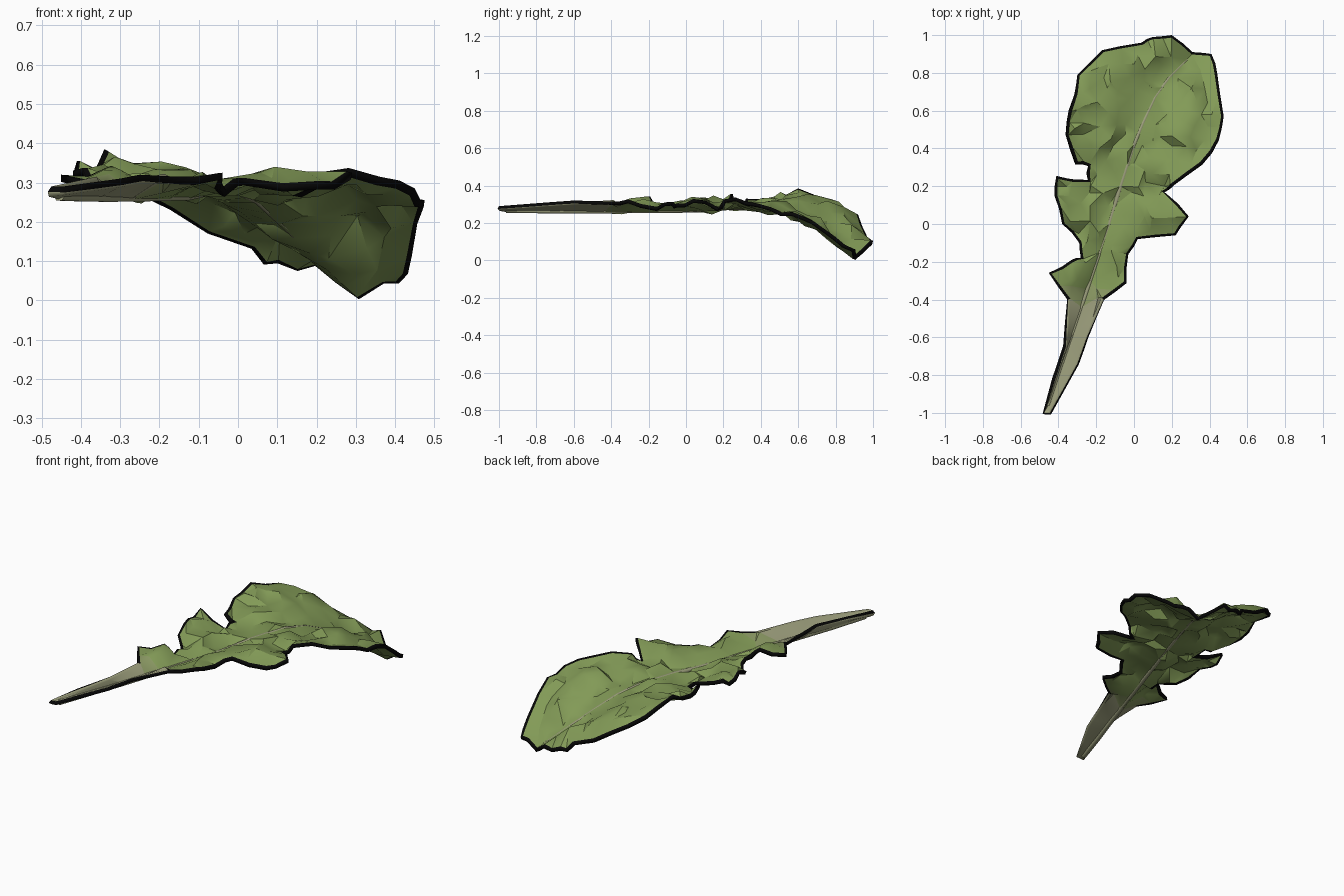
import bpy, bmesh, math, random
from mathutils import Vector
from mathutils.geometry import delaunay_2d_cdt

if "Cube" in bpy.data.objects:
    bpy.data.objects.remove(bpy.data.objects["Cube"])

random.seed(4)

def material(name, rgb):
    m = bpy.data.materials.new(name)
    m.diffuse_color = (*rgb, 1)
    m.use_nodes = True
    m.node_tree.nodes["Principled BSDF"].inputs["Base Color"].default_value = m.diffuse_color
    return m

GREEN = material("leaf green", (0.225, 0.325, 0.095))
PALE = material("pale stem", (0.33, 0.34, 0.20))
MIXED = material("young green", (0.255, 0.315, 0.125))
DARK = material("dark rim", (0.002, 0.002, 0.002))

# lobed outline with edge heights, right side up, then left side down
outline = [
    (-.445, -1, .29), (-.30, -.74, .31), (-.25, -.6, .32), (-.16, -.4, .315),
    (-.04, -.31, .325), (-.03, -.16, .28), (.02, -.08, .31), (.22, -.06, .30),
    (.29, .04, .325), (.16, .17, .28), (.20, .20, .325), (.36, .32, .315),
    (.45, .45, .285), (.475, .57, .255), (.44, .8, .125), (.41, .9, .06),
    (.31, .91, .02), (.20, 1, .105), (.10, .99, .11), (.04, .96, .145),
    (-.17, .92, .245), (-.30, .79, .32), (-.34, .6, .385), (-.36, .47, .34),
    (-.30, .32, .33), (-.24, .31, .30), (-.24, .23, .29), (-.41, .25, .355),
    (-.42, .15, .33), (-.38, 0, .30), (-.29, -.1, .285), (-.28, -.18, .29),
    (-.33, -.19, .34), (-.45, -.26, .32), (-.35, -.4, .305), (-.36, -.65, .315),
    (-.475, -1, .29)]
# midrib path
rib = [(-.455, -.96, .276), (-.385, -.75, .273), (-.325, -.58, .272), (-.23, -.3, .273),
       (-.13, 0, .275), (-.07, .2, .288), (0, .42, .29), (.05, .54, .265),
       (.11, .67, .21), (.19, .78, .135), (.28, .87, .05)]
# bulges of the blade between rib and edge
bulges = [(.25, .5, .325), (.31, .68, .22), (-.15, .6, .35), (-.1, .76, .32),
          (.05, .86, .22), (.08, .3, .325), (-.2, .45, .335), (-.26, .05, .325),
          (.07, .05, .32), (-.3, -.28, .315), (-.11, -.25, .32)]

def resample(path, n):
    out = []
    for a, b in zip(path, path[1:]):
        out += [tuple(Vector(a).lerp(Vector(b), i / n)) for i in range(n)]
    return out + [path[-1]]

rib_fine = resample(rib, 2)
controls = outline + rib_fine + bulges

# ruffled margin: midpoints of the outline pushed up and down
margin = resample(outline, 2)
for i in range(1, len(margin), 2):
    x, y, z = margin[i]
    if y > -.4:
        margin[i] = (x + random.uniform(-.008, .008), y + random.uniform(-.006, .006),
                     z + random.uniform(-.024, .024))

def height(x, y):
    total = weight = 0
    for cx, cy, cz in controls:
        w = 1 / (((x - cx) ** 2 + (y - cy) ** 2) ** 1.6 + 1e-9)
        total += w * cz
        weight += w
    return total / weight

def inside(x, y):
    hit = False
    for (ax, ay, _), (bx, by, _) in zip(outline, outline[1:] + outline[:1]):
        if (ay > y) != (by > y) and x < ax + (bx - ax) * (y - ay) / (by - ay):
            hit = not hit
    return hit

# crumpled interior points
points = list(margin) + rib_fine
for j in range(30):
    for i in range(15):
        x = -.5 + .072 * (i + .5 * (j % 2)) + random.uniform(-.024, .024)
        y = -.5 + .062 * (j - .5) + random.uniform(-.02, .02)
        roomy = all(inside(x + a, y + b) for a, b in ((.035, 0), (-.035, 0), (0, .035), (0, -.035)))
        near_rib = min(math.hypot(x - p[0], y - p[1]) for p in rib_fine) < .035
        if roomy and not near_rib and y > -.4:
            points.append((x, y, height(x, y) + random.uniform(-.021, .025)))

n, r = len(margin), len(rib_fine)
edges = [(n + i, n + i + 1) for i in range(r - 1)]
verts, _, faces, origin, _, _ = delaunay_2d_cdt(
    [Vector(p[:2]) for p in points], edges, [list(range(n))], 1, 1e-5)

# leaf blade: triangulated sheet
bm = bmesh.new()
bv = []
for v, src in zip(verts, origin):
    z = points[src[0]][2] if src else height(v.x, v.y)
    bv.append(bm.verts.new((v.x, v.y, max(z, .02))))
for f in faces:
    bm.faces.new([bv[i] for i in f])
bmesh.ops.delete(bm, geom=[v for v in bm.verts if not v.link_faces], context='VERTS')
bm.normal_update()
for f in bm.faces:
    if f.normal.z < 0:
        f.normal_flip()
    y = f.calc_center_median().y
    f.material_index = 1 if y < -.42 else 2 if y < -.33 else 0
# dark line along the margin of the blade
ring = bmesh.ops.inset_region(bm, faces=bm.faces[:], use_boundary=True,
                              use_even_offset=False, thickness=.014)["faces"]
for f in ring:
    f.material_index = 3 if f.calc_center_median().y > -.4 else 1

mesh = bpy.data.meshes.new("leaf_blade")
bm.to_mesh(mesh)
bm.free()
for m in (GREEN, PALE, MIXED, DARK):
    mesh.materials.append(m)
leaf = bpy.data.objects.new("leaf_blade", mesh)
bpy.context.collection.objects.link(leaf)
solid = leaf.modifiers.new("thickness", 'SOLIDIFY')
solid.thickness = .018
solid.offset = -1
solid.material_offset_rim = 3

# midrib: tapered vein standing out on both sides of the blade
curve = bpy.data.curves.new("midrib", 'CURVE')
curve.dimensions = '3D'
curve.bevel_depth = .015
curve.bevel_resolution = 1
curve.use_fill_caps = True
spline = curve.splines.new('POLY')
spline.points.add(r - 1)
for i, (p, q) in enumerate(zip(spline.points, rib_fine)):
    p.co = (q[0], q[1], q[2] - .009, 1)
    p.radius = 1 - .35 * i / (r - 1)
curve.materials.append(PALE)
midrib = bpy.data.objects.new("midrib", curve)
bpy.context.collection.objects.link(midrib)

bpy.context.view_layer.objects.active = midrib
midrib.select_set(True)
bpy.ops.object.convert(target='MESH')
bpy.ops.object.select_all(action='DESELECT')
bpy.context.view_layer.objects.active = leaf
leaf.select_set(True)
bpy.ops.object.shade_smooth_by_angle(angle=math.radians(30))
